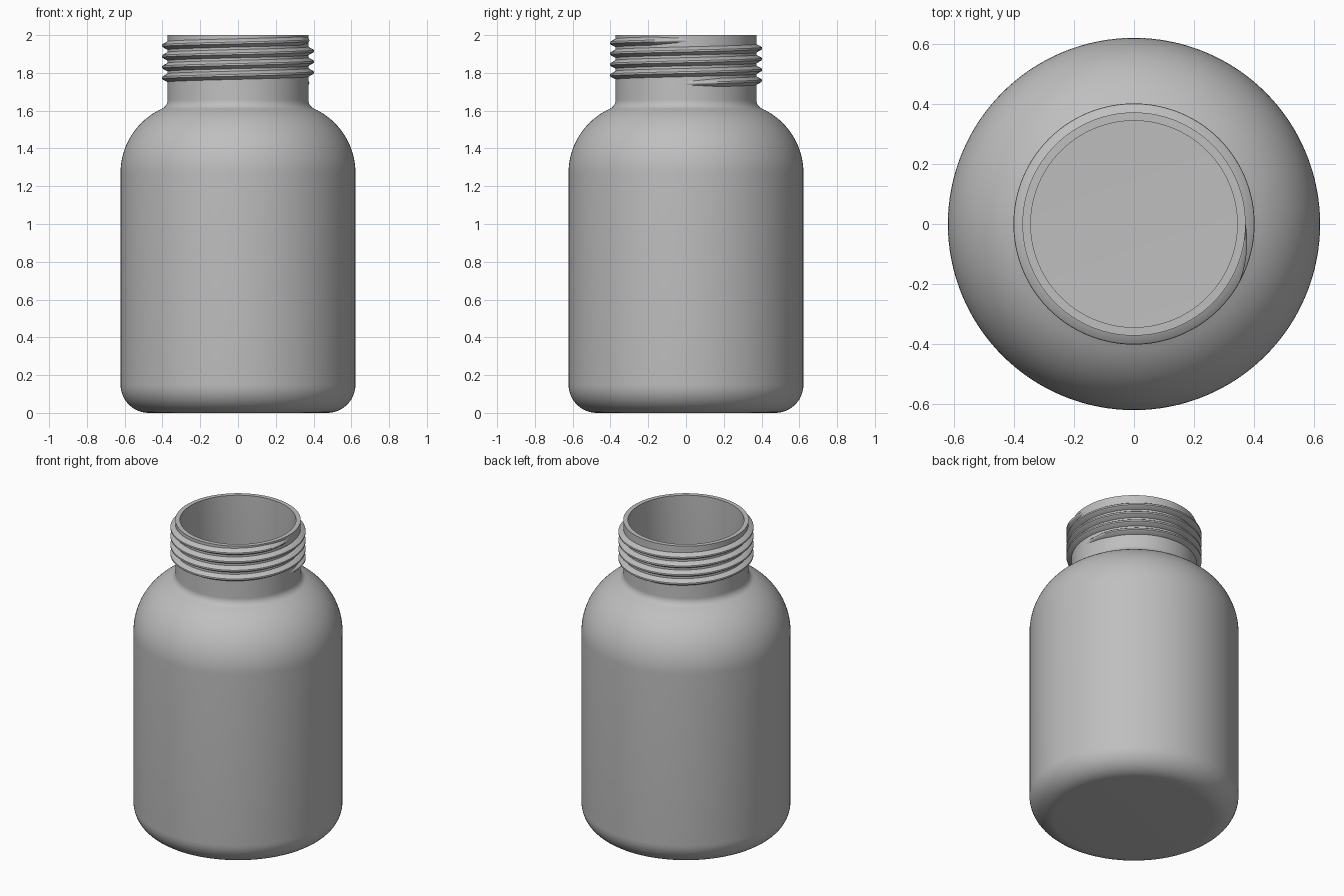
import bpy, bmesh, math
from mathutils import Vector

if "Cube" in bpy.data.objects:
    bpy.data.objects.remove(bpy.data.objects["Cube"], do_unlink=True)

SIDES = 128
HEIGHT, WALL = 2.0, 0.028
BODY_R, NECK_R = 0.622, 0.373
BASE_FILLET, SHOULDER_R, NECK_FILLET = 0.15, 0.374, 0.05
SHOULDER_Z = 1.27

grey = bpy.data.materials.new("plain grey")
grey.use_nodes = True
GREY = (0.52, 0.52, 0.52, 1)
grey.diffuse_color = GREY
grey.node_tree.nodes["Principled BSDF"].inputs["Base Color"].default_value = GREY


def arc(cx, cz, r, start, end, steps):
    angles = [start + (end - start) * i / steps for i in range(steps + 1)]
    return [(cx + r * math.cos(a), cz + r * math.sin(a)) for a in angles]


def outline(inset):
    """Half section from the base centre up to the rim, moved inwards by inset."""
    sx = BODY_R - SHOULDER_R
    fx = NECK_R + NECK_FILLET
    lean = math.acos((fx - sx) / (SHOULDER_R + NECK_FILLET))
    fz = SHOULDER_Z + (SHOULDER_R + NECK_FILLET) * math.sin(lean)
    pts = [(0, inset)]
    pts += arc(BODY_R - BASE_FILLET, BASE_FILLET, BASE_FILLET - inset, -math.pi / 2, 0, 12)
    pts += arc(sx, SHOULDER_Z, SHOULDER_R - inset, 0, lean, 20)
    pts += arc(fx, fz, NECK_FILLET + inset, math.pi + lean, math.pi, 8)
    pts.append((NECK_R - inset, HEIGHT))
    return pts


def finish(bm, name, angle):
    bmesh.ops.recalc_face_normals(bm, faces=bm.faces)
    mesh = bpy.data.meshes.new(name)
    bm.to_mesh(mesh)
    bm.free()
    mesh.materials.append(grey)
    obj = bpy.data.objects.new(name, mesh)
    bpy.context.collection.objects.link(obj)
    bpy.ops.object.select_all(action='DESELECT')
    obj.select_set(True)
    bpy.context.view_layer.objects.active = obj
    bpy.ops.object.shade_smooth_by_angle(angle=math.radians(angle))
    return obj


# Hollow bottle: outer wall, rim and inner wall turned around z
bm = bmesh.new()
section = outline(0) + outline(WALL)[::-1]
verts = [bm.verts.new((x, 0, z)) for x, z in section]
edges = [bm.edges.new(pair) for pair in zip(verts, verts[1:])]
bmesh.ops.spin(bm, geom=verts + edges, cent=(0, 0, 0), axis=(0, 0, 1),
               angle=math.tau, steps=SIDES, use_duplicate=False)
bmesh.ops.remove_doubles(bm, verts=bm.verts, dist=1e-5)
finish(bm, "bottle", 30)

# Screw thread: a tooth section swept up a four turn helix, tapered at both ends
TURNS, START_Z, PITCH = 4, 1.745, 0.057
CREST, TAPER = 0.03, 10
TOOTH = [(-0.006, -0.024), (0, -0.022), (0.8, -0.009), (0.96, -0.005), (1, 0),
         (0.96, 0.005), (0.8, 0.009), (0, 0.022), (-0.006, 0.024)]
bm = bmesh.new()
rings = []
count = TURNS * SIDES
for i in range(count + 1):
    turn = math.tau * i / SIDES
    grow = min(1, i / TAPER, (count - i) / TAPER)
    ring = []
    for out, dz in TOOTH:
        r = NECK_R + (out * CREST * grow if out > 0 else out)
        z = START_Z + PITCH * i / SIDES + dz * (0.4 + 0.6 * grow)
        ring.append(bm.verts.new(Vector((r * math.cos(turn), r * math.sin(turn), z))))
    rings.append(ring)
for a, b in zip(rings, rings[1:]):
    for j in range(len(TOOTH)):
        k = (j + 1) % len(TOOTH)
        bm.faces.new((a[j], a[k], b[k], b[j]))
bm.faces.new(rings[0])
bm.faces.new(rings[-1])
finish(bm, "screw_thread", 35)
